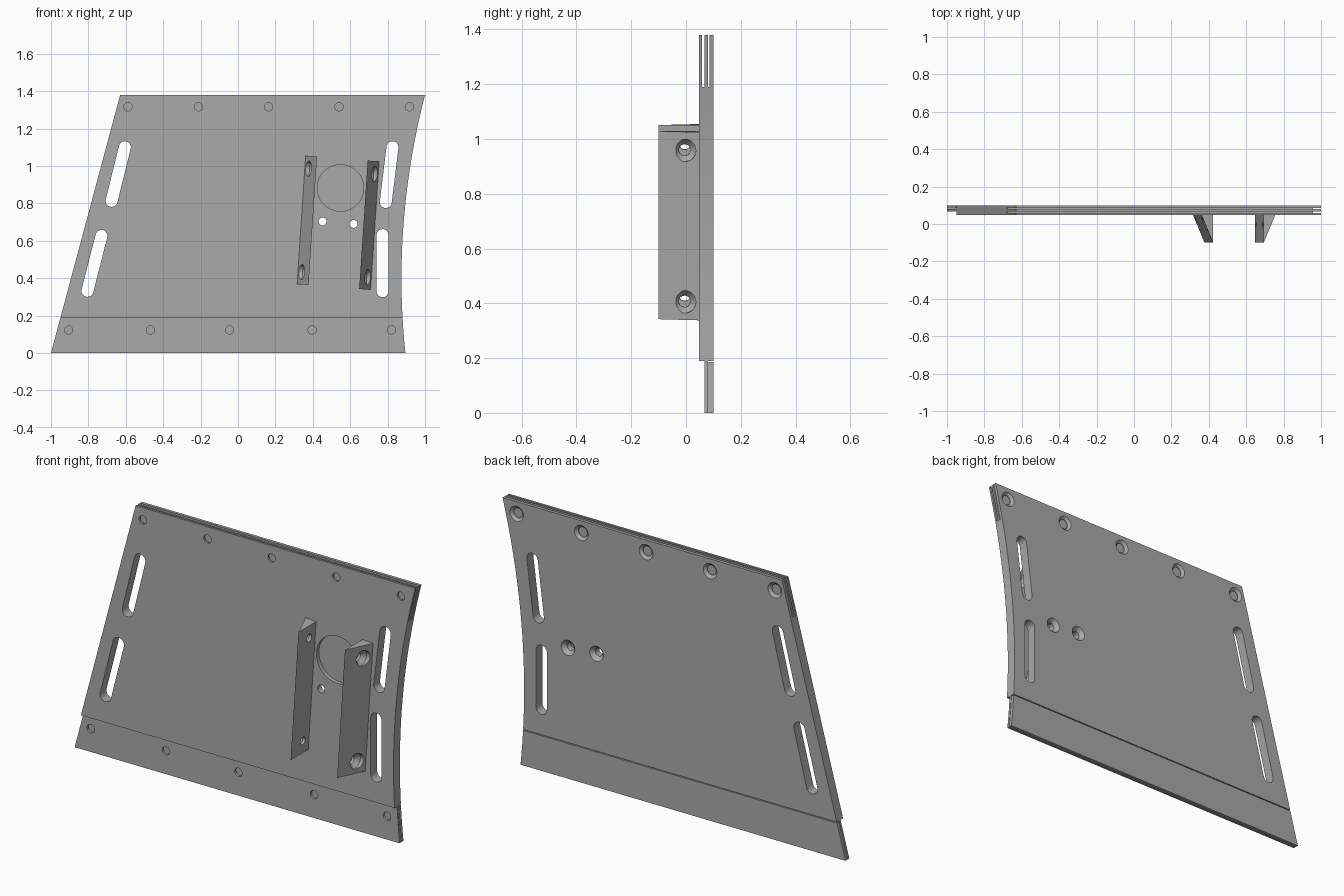
import bpy, bmesh, math
from mathutils import Matrix, Vector

cube = bpy.data.objects.get("Cube")
if cube:
    bpy.data.objects.remove(cube, do_unlink=True)

grey = bpy.data.materials.new("plain grey")
grey.use_nodes = True
COLOUR = (0.4, 0.4, 0.4, 1)
grey.diffuse_color = COLOUR
grey.node_tree.nodes["Principled BSDF"].inputs["Base Color"].default_value = COLOUR

FRONT, BACK, TOP = 0.047, 0.1, 1.38
STEP = 0.19                      # height of the lower lip


def loft(name, rings):
    """Closed solid through equal-length rings of points."""
    bm = bmesh.new()
    loops = [[bm.verts.new(p) for p in ring] for ring in rings]
    n = len(loops[0])
    for a, b in zip(loops, loops[1:]):
        for i in range(n):
            bm.faces.new((a[i], a[(i + 1) % n], b[(i + 1) % n], b[i]))
    bm.faces.new(loops[0])
    bm.faces.new(loops[-1])
    bmesh.ops.recalc_face_normals(bm, faces=bm.faces)
    mesh = bpy.data.meshes.new(name)
    bm.to_mesh(mesh)
    bm.free()
    mesh.materials.append(grey)
    obj = bpy.data.objects.new(name, mesh)
    bpy.context.collection.objects.link(obj)
    return obj


def prism(name, outline, y0, y1):
    return loft(name, [[(x, y, z) for x, z in outline] for y in (y0, y1)])


def box(x0, x1, y0, y1, z0, z1):
    return prism("cutter", [(x0, z0), (x1, z0), (x1, z1), (x0, z1)], y0, y1)


def turned(profile, x, z, sides=32):
    """Round cutter along y; profile holds (radius, y) pairs."""
    ang = [math.tau * i / sides for i in range(sides)]
    return loft("cutter", [[(x + r * math.cos(a), y, z + r * math.sin(a)) for a in ang]
                           for r, y in profile])


def capsule(top, bottom, r, y0, y1):
    t, b = Vector(top), Vector(bottom)
    base = math.atan2(t.y - b.y, t.x - b.x) - math.pi / 2
    pts = []
    for centre, start in ((t, base), (b, base + math.pi)):
        for i in range(13):
            a = start + math.pi * i / 12
            pts.append((centre.x + r * math.cos(a), centre.y + r * math.sin(a)))
    return prism("cutter", pts, y0, y1)


def cut(obj, cutter):
    mod = obj.modifiers.new("cut", 'BOOLEAN')
    mod.operation, mod.solver, mod.object = 'DIFFERENCE', 'EXACT', cutter
    bpy.context.view_layer.objects.active = obj
    bpy.ops.object.modifier_apply(modifier=mod.name)
    bpy.data.objects.remove(cutter, do_unlink=True)


def smooth(obj):
    bpy.ops.object.select_all(action='DESELECT')
    obj.select_set(True)
    bpy.context.view_layer.objects.active = obj
    bpy.ops.object.shade_smooth_by_angle(angle=math.radians(20))


def left_x(z):
    return -1 + 0.37 * z / TOP


def right_x(z):
    return 0.874 + 0.131 * (z - 0.4) ** 2


def outline(z0, z1, steps=24):
    """Slanted straight edge on one side, hollow curve on the other."""
    zs = [z0 + (z1 - z0) * i / steps for i in range(steps + 1)]
    return [(left_x(z1), z1), (left_x(z0), z0)] + [(right_x(z), z) for z in zs]


# Main panel, with the lip stepped at front and back
panel = prism("main_panel", outline(0, TOP), FRONT, BACK)
cut(panel, box(-2, 2, -1, 0.068, -1, STEP))
cut(panel, box(-2, 2, 0.08, 1, -1, STEP))

# Open gaps between the three layers along the top
for y0, y1 in ((0.058, 0.068), (0.08, 0.085)):
    cut(panel, box(-2, 2, y0, y1, 1.19, 2))

# Long slots beside both edges
for top, bottom in (((-0.605, 1.10), (-0.676, 0.813)), ((-0.73, 0.626), (-0.805, 0.332)),
                    ((0.826, 1.10), (0.79, 0.807)), ((0.773, 0.63), (0.773, 0.33))):
    cut(panel, capsule(top, bottom, 0.032, -1, 1))

# Screw holes along the top: plain in front, countersunk at the back
for x in (-0.588, -0.211, 0.163, 0.54, 0.917):
    cut(panel, turned([(0.022, 0), (0.022, 0.063)], x, 1.316))
    cut(panel, turned([(0.026, 0.082), (0.026, 0.087), (0.04, BACK), (0.04, 0.12)], x, 1.316))

# Screw holes along the lip
for x in (-0.906, -0.468, -0.045, 0.396, 0.821):
    cut(panel, turned([(0.022, 0), (0.022, 0.1)], x, 0.123))

# Countersunk through holes and the shallow round recess
for x, z in ((0.452, 0.703), (0.618, 0.69)):
    cut(panel, turned([(0.021, 0), (0.021, 0.08), (0.04, BACK), (0.04, 0.12)], x, z))
cut(panel, turned([(0.124, 0), (0.124, 0.068)], 0.548, 0.882, 64))
smooth(panel)

# Separate strip behind the lip
prism("back_strip", outline(0, STEP - 0.005, 6), 0.083, BACK)


# Leaning three-sided brackets with countersunk cross holes
def bracket(name, x_low, z_low, side, holes):
    height, width, lean = 0.688, 0.062, math.radians(3.8)
    section = [(0, -0.1), (0, FRONT + 0.002), (side * width, FRONT + 0.002)]
    obj = loft(name, [[(x, y, z) for x, y in section] for z in (0, height)])
    for z in holes:
        tool = turned([(0.021, -0.1), (0.021, 0.014), (0.041, 0.036), (0.041, 0.12)], 0, 0)
        # turn the cutter's axis from y to the outward side
        tool.data.transform(Matrix.Translation((0, -0.005, z))
                            @ Matrix.Rotation(-side * math.pi / 2, 4, 'Z'))
        cut(obj, tool)
    obj.data.transform(Matrix.Translation((x_low, 0, z_low)) @ Matrix.Rotation(lean, 4, 'Y'))
    smooth(obj)


bracket("right_bracket", 0.377, 0.364, -1, (0.066, 0.62))
bracket("left_bracket", 0.648, 0.342, 1, (0.066, 0.62))
